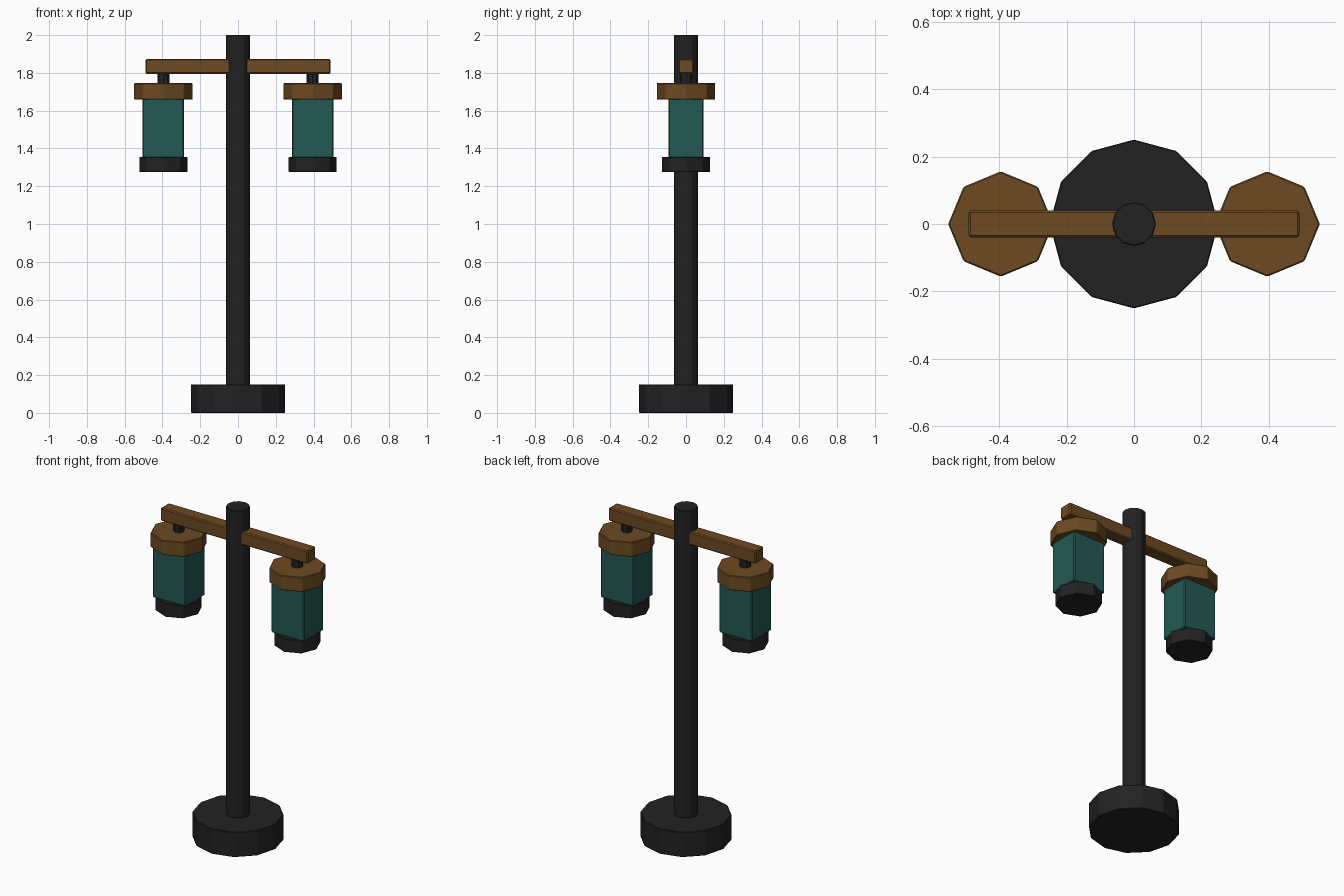
import bpy, bmesh, math
from mathutils import Matrix

if "Cube" in bpy.data.objects:
    bpy.data.objects.remove(bpy.data.objects["Cube"])


def material(name, rgb):
    m = bpy.data.materials.new(name)
    m.diffuse_color = (*rgb, 1)
    m.use_nodes = True
    m.node_tree.nodes["Principled BSDF"].inputs["Base Color"].default_value = m.diffuse_color
    return m


IRON = material("dark iron", (0.016, 0.016, 0.016))
WOOD = material("brown wood", (0.15, 0.068, 0.016))
GLASS = material("teal glass", (0.017, 0.1, 0.09))


def finish(name, bm, mat, bevel):
    if bevel:
        bmesh.ops.bevel(bm, geom=bm.edges[:], offset=bevel, segments=1, affect='EDGES')
    me = bpy.data.meshes.new(name)
    bm.to_mesh(me)
    bm.free()
    me.materials.append(mat)
    ob = bpy.data.objects.new(name, me)
    bpy.context.collection.objects.link(ob)
    return ob


def prism(name, x, radius, z0, z1, sides, mat, bevel=0.0):
    """Upright flat-sided cylinder with a corner pointing along +x."""
    bm = bmesh.new()
    bmesh.ops.create_circle(bm, cap_ends=True, segments=sides, radius=radius,
                            matrix=Matrix.Translation((x, 0, z0)) @ Matrix.Rotation(math.pi / 2, 4, 'Z'))
    res = bmesh.ops.extrude_face_region(bm, geom=bm.faces[:])
    top = [v for v in res["geom"] if isinstance(v, bmesh.types.BMVert)]
    bmesh.ops.translate(bm, verts=top, vec=(0, 0, z1 - z0))
    bmesh.ops.recalc_face_normals(bm, faces=bm.faces[:])
    return finish(name, bm, mat, bevel)


def box(name, x, size_x, size_y, z0, z1, mat, bevel=0.0):
    bm = bmesh.new()
    bmesh.ops.create_cube(bm, size=1, matrix=Matrix.Translation((x, 0, (z0 + z1) / 2))
                          @ Matrix.Diagonal((size_x, size_y, z1 - z0, 1)))
    return finish(name, bm, mat, bevel)


# Post
prism("base", 0, 0.25, 0, 0.15, 12, IRON, 0.003)
prism("pole", 0, 0.065, 0.1, 2.0, 12, IRON, 0.003)

# Cross arm
box("cross_arm", 0, 0.98, 0.08, 1.795, 1.873, WOOD, 0.006)

# Two hanging lanterns
for side, x in (("left", -0.395), ("right", 0.395)):
    prism(side + "_hanger", x, 0.032, 1.72, 1.82, 8, IRON)
    prism(side + "_lantern_cap", x, 0.156, 1.658, 1.746, 8, WOOD, 0.004)
    box(side + "_lantern_glass", x, 0.22, 0.185, 1.35, 1.68, GLASS, 0.006)
    prism(side + "_lantern_bottom", x, 0.128, 1.275, 1.355, 8, IRON, 0.003)
